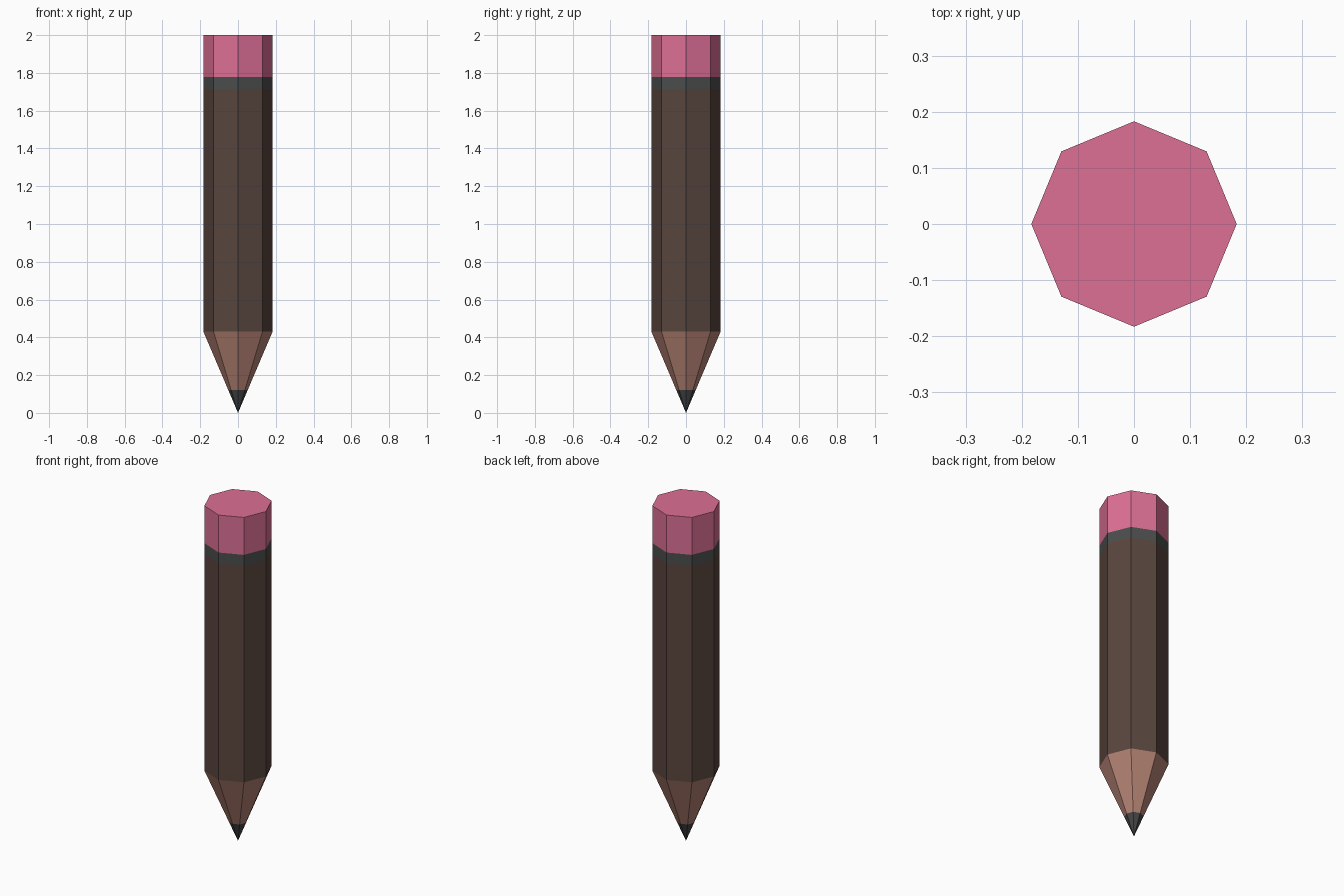
import bpy, bmesh
from math import cos, sin, tau

if "Cube" in bpy.data.objects:
    bpy.data.objects.remove(bpy.data.objects["Cube"])

SIDES = 8
R = 0.183


def material(name, rgb):
    mat = bpy.data.materials.new(name)
    mat.diffuse_color = (*rgb, 1)
    mat.use_nodes = True
    mat.node_tree.nodes["Principled BSDF"].inputs["Base Color"].default_value = mat.diffuse_color
    return mat


def section(name, z0, r0, z1, r1, mat, cap=False):
    """Octagonal shell between two heights; r0 = 0 closes to a point."""
    bm = bmesh.new()

    def ring(z, r):
        return [bm.verts.new((r * cos(tau * i / SIDES), r * sin(tau * i / SIDES), z))
                for i in range(SIDES)]

    top = ring(z1, r1)
    low = ring(z0, r0) if r0 else [bm.verts.new((0, 0, z0))] * SIDES
    for i in range(SIDES):
        j = (i + 1) % SIDES
        corners = [low[i], low[j], top[j], top[i]] if r0 else [low[0], top[j], top[i]]
        bm.faces.new(corners)
    if cap:
        bm.faces.new(top)
    mesh = bpy.data.meshes.new(name)
    bm.to_mesh(mesh)
    bm.free()
    mesh.materials.append(mat)
    obj = bpy.data.objects.new(name, mesh)
    bpy.context.collection.objects.link(obj)


graphite = material("graphite", (0.06, 0.06, 0.06))
wood = material("wood", (0.45, 0.22, 0.17))
paint = material("brown_paint", (0.10, 0.06, 0.048))
metal = material("dark_metal", (0.07, 0.075, 0.073))
rubber = material("pink_rubber", (0.72, 0.16, 0.30))

# sharpened end
section("lead_tip", 0, 0, 0.12, 0.051, graphite)
section("sharpened_wood", 0.12, 0.051, 0.43, R, wood)
# painted shaft, metal band and eraser
section("shaft", 0.43, R, 1.714, R, paint)
section("metal_band", 1.714, R, 1.778, R, metal)
section("eraser", 1.778, R, 2.0, R, rubber, cap=True)
